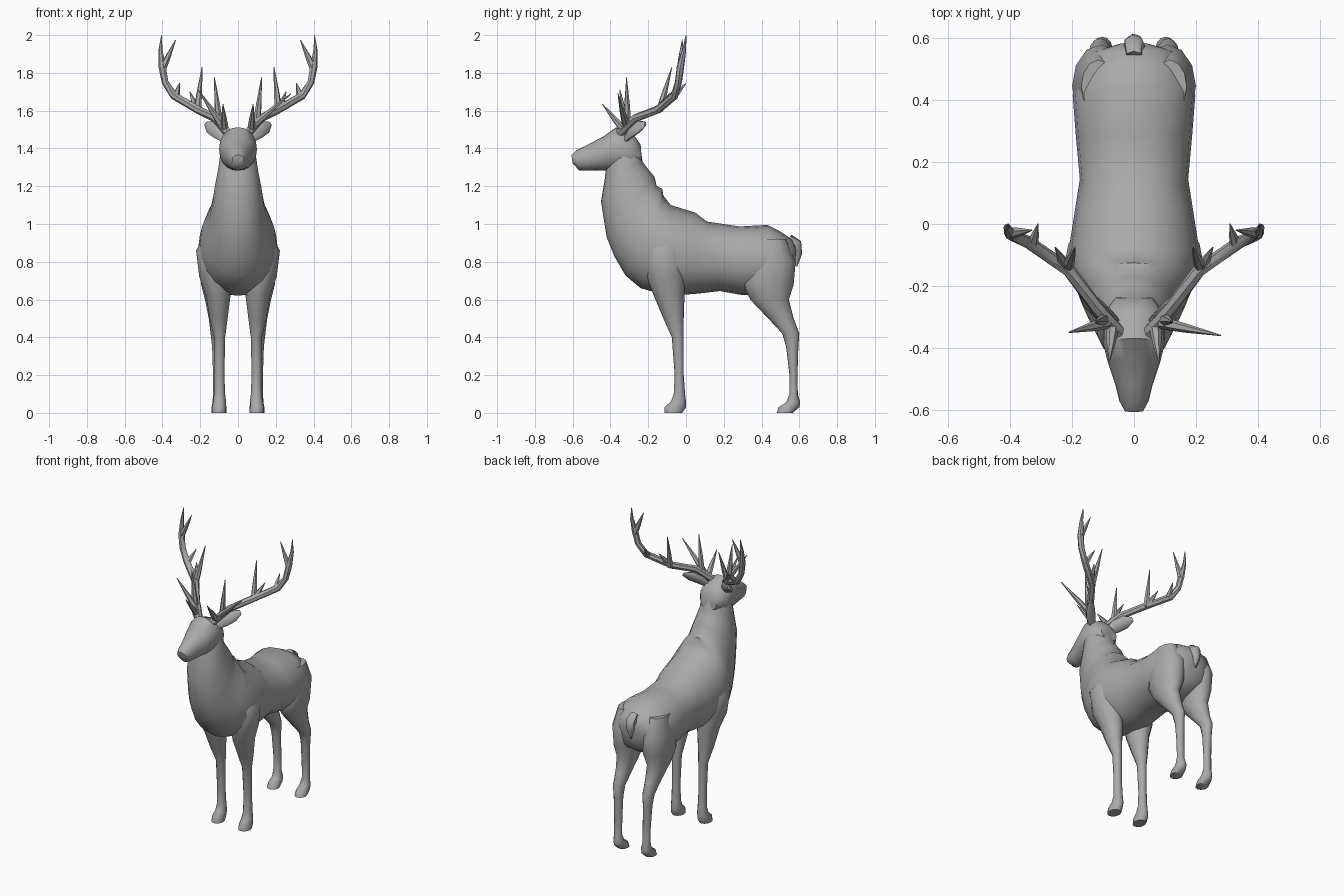
import bpy, bmesh, math
from mathutils import Vector

grey = bpy.data.materials.new("plain grey")
grey.diffuse_color = (0.4, 0.4, 0.4, 1)


def loft(name, rings, n=16, power=1.0, angle=50):
    """Skin a closed surface over rings of (centre, u axis, v axis)."""
    bm = bmesh.new()
    loops = []
    for c, u, v in rings:
        loop = []
        for i in range(n):
            a = 2 * math.pi * i / n
            s, k = math.sin(a), math.cos(a)
            s = math.copysign(abs(s) ** power, s)
            k = math.copysign(abs(k) ** power, k)
            loop.append(bm.verts.new(c + u * s + v * k))
        loops.append(loop)
    for a, b in zip(loops, loops[1:]):
        for i in range(n):
            j = (i + 1) % n
            bm.faces.new((a[i], a[j], b[j], b[i]))
    bm.faces.new(loops[0])
    bm.faces.new(loops[-1])
    bmesh.ops.recalc_face_normals(bm, faces=bm.faces[:])
    me = bpy.data.meshes.new(name)
    bm.to_mesh(me)
    bm.free()
    me.materials.append(grey)
    for p in me.polygons:
        p.use_smooth = True
    me.set_sharp_from_angle(angle=math.radians(angle))
    ob = bpy.data.objects.new(name, me)
    bpy.context.collection.objects.link(ob)
    return ob


def profile(name, rows, power=0.95):
    """Rows: top y, top z, bottom y, bottom z, half width."""
    rings = []
    for ty, tz, by, bz, w in rows:
        t, b = Vector((0, ty, tz)), Vector((0, by, bz))
        rings.append(((t + b) / 2, Vector((w, 0, 0)), (t - b) / 2))
    return loft(name, rings, 20, power)


def leg(name, side, rows):
    """Rows: z, front y, back y, inner x, outer x."""
    rings = [(Vector((side * (x0 + x1) / 2, (y0 + y1) / 2, z)),
              Vector(((x1 - x0) / 2, 0, 0)), Vector((0, (y1 - y0) / 2, 0)))
             for z, y0, y1, x0, x1 in rows]
    return loft(name, rings, 12)


def tube(name, pts, radii, side=1, n=7, flat=1.0):
    """Tapered tube through points, mirrored by side."""
    p = [Vector((side * x, y, z)) for x, y, z in pts]
    rings = []
    for i, c in enumerate(p):
        d = (p[min(i + 1, len(p) - 1)] - p[max(i - 1, 0)]).normalized()
        u = d.cross(Vector((0.3 * side, 1, 0.1))).normalized()
        v = d.cross(u).normalized()
        rings.append((c, u * radii[i], v * radii[i] * flat))
    return loft(name, rings, n)


# Trunk, shoulders and neck
profile("body", [
    (0.585, 0.87, 0.575, 0.77, 0.05),
    (0.56, 0.92, 0.555, 0.69, 0.13),
    (0.50, 0.96, 0.49, 0.65, 0.175),
    (0.43, 0.995, 0.40, 0.62, 0.198),
    (0.285, 0.987, 0.29, 0.625, 0.188),
    (0.11, 1.013, 0.18, 0.645, 0.175),
    (0.05, 1.06, 0.05, 0.63, 0.19),
    (-0.08, 1.10, -0.10, 0.62, 0.212),
    (-0.12, 1.15, -0.24, 0.66, 0.20),
    (-0.125, 1.185, -0.32, 0.727, 0.178),
    (-0.155, 1.20, -0.38, 0.83, 0.155),
    (-0.167, 1.25, -0.42, 0.93, 0.138),
    (-0.20, 1.29, -0.45, 1.12, 0.122),
    (-0.23, 1.33, -0.43, 1.24, 0.106),
    (-0.24, 1.40, -0.42, 1.32, 0.095),
    (-0.28, 1.45, -0.40, 1.40, 0.07)])

# Head and muzzle
profile("head", [
    (-0.24, 1.42, -0.235, 1.33, 0.06),
    (-0.28, 1.475, -0.30, 1.28, 0.098),
    (-0.37, 1.512, -0.40, 1.28, 0.10),
    (-0.44, 1.462, -0.45, 1.284, 0.085),
    (-0.52, 1.42, -0.52, 1.282, 0.06),
    (-0.58, 1.39, -0.565, 1.284, 0.047),
    (-0.607, 1.365, -0.60, 1.32, 0.03)])

# Tail
tube("tail", [(0, 0.54, 0.92), (0, 0.58, 0.89), (0, 0.59, 0.84), (0, 0.585, 0.775)],
     [0.03, 0.035, 0.025, 0.004])

front_rows = [
    (0.95, -0.17, -0.04, 0.08, 0.17), (0.86, -0.22, -0.01, 0.06, 0.222),
    (0.72, -0.21, -0.005, 0.04, 0.205), (0.62, -0.17, -0.008, 0.04, 0.17),
    (0.50, -0.12, -0.012, 0.055, 0.15), (0.40, -0.075, -0.012, 0.068, 0.127),
    (0.20, -0.06, -0.012, 0.072, 0.125), (0.10, -0.065, -0.005, 0.068, 0.127),
    (0.06, -0.08, 0.0, 0.063, 0.132), (0.03, -0.115, 0.0, 0.062, 0.138),
    (0.0, -0.115, -0.02, 0.062, 0.138)]
hind_rows = [
    (0.92, 0.36, 0.53, 0.06, 0.17), (0.80, 0.31, 0.58, 0.015, 0.20),
    (0.68, 0.30, 0.57, 0.022, 0.195), (0.60, 0.34, 0.545, 0.05, 0.175),
    (0.50, 0.435, 0.57, 0.065, 0.155), (0.42, 0.51, 0.60, 0.075, 0.145),
    (0.35, 0.53, 0.595, 0.08, 0.137), (0.20, 0.548, 0.59, 0.08, 0.132),
    (0.10, 0.548, 0.592, 0.08, 0.132), (0.055, 0.53, 0.605, 0.07, 0.135),
    (0.03, 0.49, 0.60, 0.065, 0.14), (0.0, 0.48, 0.565, 0.065, 0.14)]

for label, s in (("right", 1), ("left", -1)):
    leg("front_leg_" + label, s, front_rows)
    leg("hind_leg_" + label, s, hind_rows)

    # Ear
    tube("ear_" + label, [(0.06, -0.32, 1.45), (0.10, -0.29, 1.485),
                          (0.14, -0.25, 1.515), (0.17, -0.215, 1.53)],
         [0.025, 0.04, 0.04, 0.014], s, 8, 0.5)

    # Antler beam
    tube("antler_beam_" + label,
         [(0.05, -0.35, 1.48), (0.12, -0.27, 1.56), (0.21, -0.15, 1.605),
          (0.34, -0.06, 1.68), (0.385, -0.04, 1.75), (0.40, -0.03, 1.83),
          (0.41, -0.01, 1.92), (0.405, 0.0, 1.998)],
         [0.024, 0.022, 0.022, 0.021, 0.019, 0.02, 0.011, 0.002], s)

    # Antler tines: root and tip
    side_tip = (0.28, -0.36, 1.69) if s > 0 else (0.21, -0.35, 1.71)
    tines = [((0.07, -0.34, 1.51), (0.08, -0.443, 1.635)),
             ((0.10, -0.31, 1.54), (0.125, -0.315, 1.775)),
             ((0.09, -0.32, 1.53), side_tip),
             ((0.215, -0.14, 1.60), (0.19, -0.075, 1.83)),
             ((0.22, -0.14, 1.61), (0.255, -0.075, 1.70)),
             ((0.33, -0.07, 1.67), (0.31, 0.0, 1.745)),
             ((0.40, -0.03, 1.82), (0.33, -0.02, 1.975))]
    for i, (a, b) in enumerate(tines):
        mid = tuple(p * 0.6 + q * 0.4 for p, q in zip(a, b))
        tube(f"antler_tine_{label}_{i + 1}", [a, mid, b], [0.02, 0.015, 0.002], s, 6)
